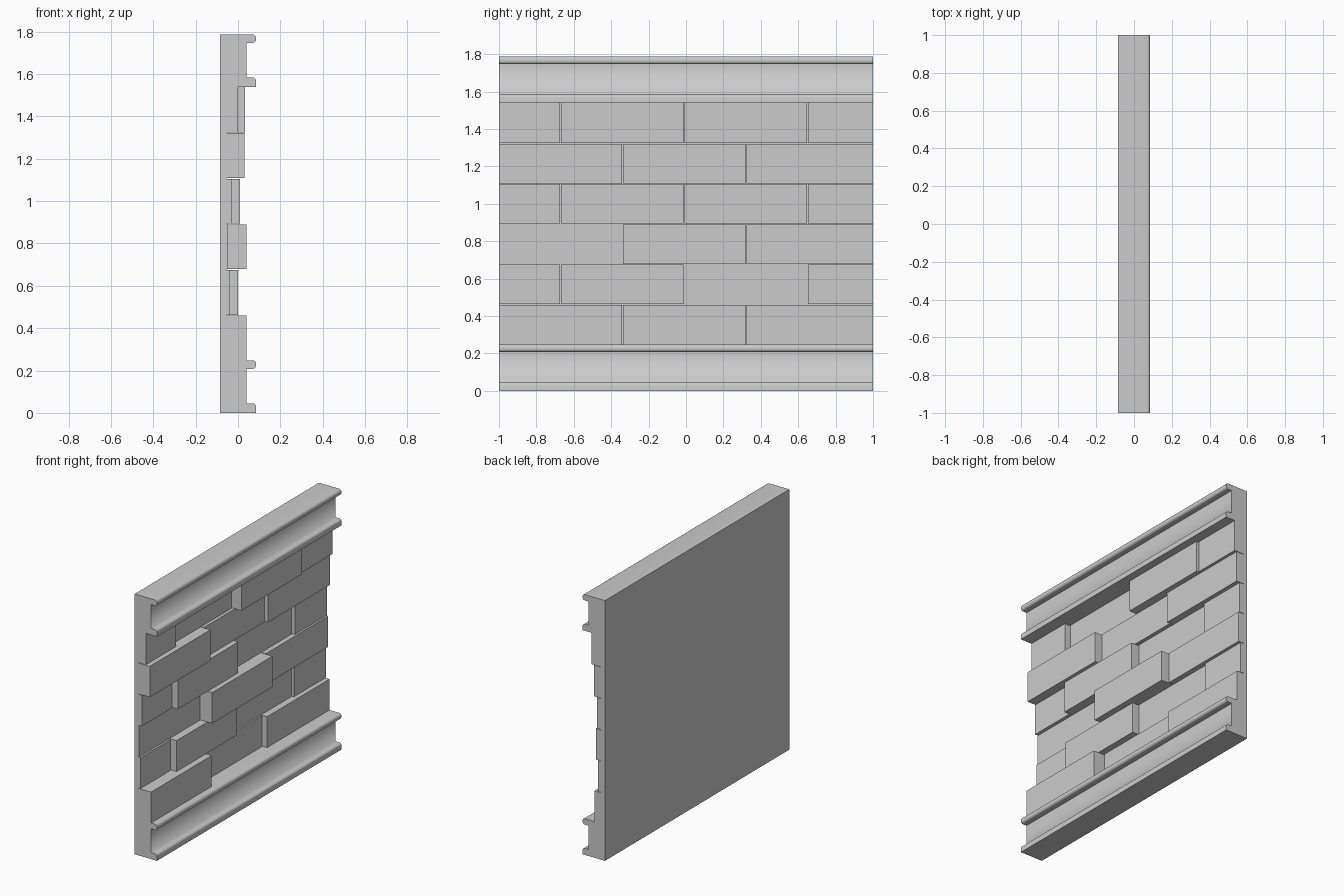
import bpy, bmesh, math

# Remove the default cube only
cube = bpy.data.objects.get("Cube")
if cube:
    bpy.data.objects.remove(cube, do_unlink=True)

stone = bpy.data.materials.new("grey_stone")
stone.use_nodes = True
GREY = (0.6, 0.6, 0.6, 1)
stone.diffuse_color = GREY
stone.node_tree.nodes["Principled BSDF"].inputs["Base Color"].default_value = GREY

BACK, BED, COVE, LIP = -0.085, -0.055, 0.04, 0.085
LIP_H, TRIM_H, TOP = 0.045, 0.248, 1.787
ROUND = 0.016


def add_object(name, bm):
    bmesh.ops.recalc_face_normals(bm, faces=bm.faces)
    mesh = bpy.data.meshes.new(name)
    bm.to_mesh(mesh)
    bm.free()
    mesh.materials.append(stone)
    obj = bpy.data.objects.new(name, mesh)
    bpy.context.collection.objects.link(obj)
    return obj


def box(name, x0, x1, y0, y1, z0, z1):
    bm = bmesh.new()
    bmesh.ops.create_cube(bm, size=1)
    for v in bm.verts:
        v.co = (x1 if v.co.x > 0 else x0,
                y1 if v.co.y > 0 else y0,
                z1 if v.co.z > 0 else z0)
    return add_object(name, bm)


def corner(z, start, steps=4):
    """Quarter round on a lip, centred at height z."""
    return [(LIP - ROUND + ROUND * math.cos(a), z + ROUND * math.sin(a))
            for a in (math.radians(start + 90 * i / steps) for i in range(steps + 1))]


# Moulding: two rounded lips with a recessed band between them
def trim(name, base):
    profile = [(BED, 0), (LIP, 0)]
    profile += corner(LIP_H - ROUND, 0)
    profile += [(COVE, LIP_H), (COVE, TRIM_H - LIP_H + 0.005)]
    profile += corner(TRIM_H - LIP_H + 0.005 + ROUND, -90)
    profile += corner(TRIM_H - ROUND, 0)
    profile += [(BED, TRIM_H)]
    bm = bmesh.new()
    face = bm.faces.new([bm.verts.new((x, -1, base + z)) for x, z in profile])
    extruded = bmesh.ops.extrude_face_region(bm, geom=[face])["geom"]
    ends = [v for v in extruded if isinstance(v, bmesh.types.BMVert)]
    bmesh.ops.translate(bm, verts=ends, vec=(0, 2, 0))
    bmesh.ops.recalc_face_normals(bm, faces=bm.faces)
    for f in bm.faces:
        f.smooth = abs(f.normal.y) < 0.5
    # Soft shading where the recess meets the lower lip, crisp elsewhere
    for e in bm.edges:
        p = e.verts[0].co
        along = abs(e.verts[0].co.y - e.verts[1].co.y) > 1
        soft = abs(p.x - COVE) < 0.001 and abs(p.z - base - LIP_H) < 0.001
        e.smooth = along and (soft or e.calc_face_angle(0) < math.radians(40))
    return add_object(name, bm)


box("backing_slab", BACK, BED, -1, 1, 0, TOP)
trim("bottom_trim", 0)
trim("top_trim", TOP - TRIM_H)

# Courses of stone blocks, bottom to top: front face depth of each block
LONG = (-1, -0.34, 0.32, 1)
STAGGERED = (-1, -0.67, -0.01, 0.65, 1)
courses = [
    (0.04, -0.04, -0.005),
    (-0.04, 0.0, -0.048, -0.033),
    (-0.05, 0.04, -0.015),
    (-0.03, 0.01, -0.045, -0.025),
    (0.03, -0.022, 0.0),
    (0.0, -0.04, 0.032, 0.016),
]
GAP = 0.003
course_h = (TOP - 2 * TRIM_H) / len(courses)
for row, depths in enumerate(courses):
    joints = STAGGERED if row % 2 else LONG
    z = TRIM_H + row * course_h
    for i, depth in enumerate(depths):
        y0 = joints[i] + (GAP if i else 0)
        y1 = joints[i + 1] - (GAP if joints[i + 1] < 1 else 0)
        top = z + course_h - (GAP if row < len(courses) - 1 else 0)
        box(f"block_row{row + 1}_{i + 1}", BED, depth, y0, y1, z, top)
